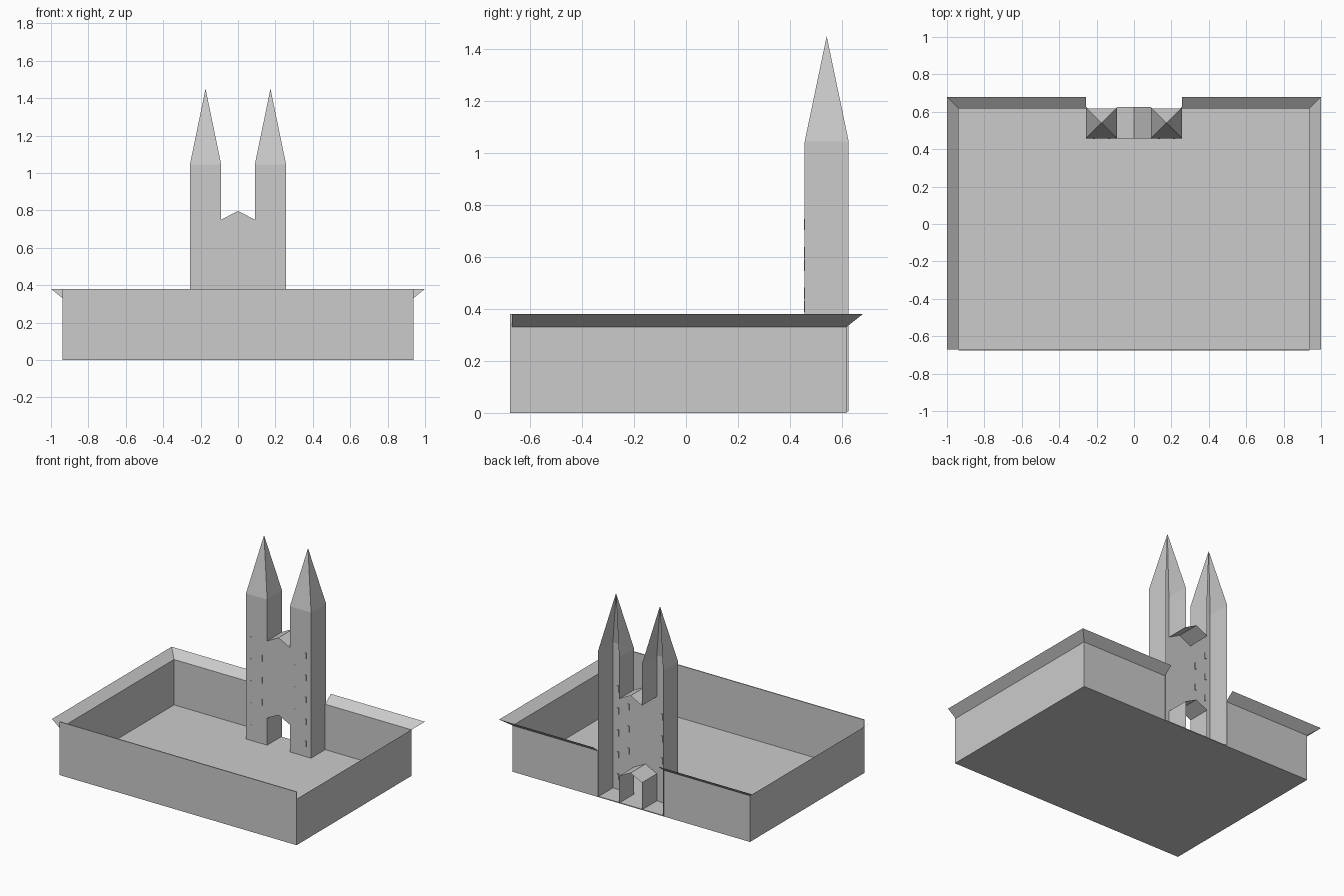
import bpy, bmesh

if "Cube" in bpy.data.objects:
    bpy.data.objects.remove(bpy.data.objects["Cube"])


def make_object(name, bm, mirror=False):
    bmesh.ops.recalc_face_normals(bm, faces=bm.faces)
    mesh = bpy.data.meshes.new(name)
    bm.to_mesh(mesh)
    bm.free()
    ob = bpy.data.objects.new(name, mesh)
    bpy.context.collection.objects.link(ob)
    if mirror:
        ob.modifiers.new("mirror", 'MIRROR')
    return ob


def add_box(bm, lo, hi):
    geo = bmesh.ops.create_cube(bm, size=1)
    for v in geo["verts"]:
        for i in range(3):
            v.co[i] = lo[i] if v.co[i] < 0 else hi[i]


# floor slab and plain front wall
bm = bmesh.new()
add_box(bm, (-0.937, -0.677, 0), (0.937, 0.617, 0.006))
make_object("floor", bm)
bm = bmesh.new()
add_box(bm, (-0.937, -0.677, 0), (0.937, -0.67, 0.38))
make_object("front_wall", bm)

# side and back walls with outward flared rim (right half, mirrored)
wall = [(0.257, 0.617), (0.937, 0.617), (0.937, -0.67)]
rim = [(0.257, 0.68), (1.0, 0.68), (1.0, -0.67)]
bm = bmesh.new()
rows = [[bm.verts.new((x, y, z)) for x, y in path]
        for path, z in ((wall, 0), (wall, 0.33), (rim, 0.38))]
for a, b in zip(rows, rows[1:]):
    for i in range(2):
        bm.faces.new((a[i], a[i + 1], b[i + 1], b[i]))
make_object("flared_walls", bm, True)

# gatehouse shell: front facade extruded backwards, open at the back
FRONT, BACK = 0.457, 0.626
IN, OUT = 0.09, 0.257
half = [(0, 0.245), (IN, 0.2), (IN, 0.006), (OUT, 0.006),
        (OUT, 1.045), (IN, 1.045), (IN, 0.75), (0, 0.797)]
outline = half + [(-x, z) for x, z in reversed(half[1:-1])]
# facade is split along x = 0 so each half is a simple polygon
bm = bmesh.new()
front = [bm.verts.new((x, FRONT, z)) for x, z in half]
back = [bm.verts.new((x, BACK, z)) for x, z in half]
bm.faces.new(front)
for i in range(len(half) - 1):
    if i in (2, 4):      # foot is open, tower top is covered by the spire
        continue
    bm.faces.new((front[i], front[i + 1], back[i + 1], back[i]))
make_object("gatehouse", bm, True)

# spires, open at the back like the towers
bm = bmesh.new()
base = [bm.verts.new((x, y, 1.045)) for x, y in
        ((IN, BACK), (IN, FRONT), (OUT, FRONT), (OUT, BACK))]
apex = bm.verts.new(((IN + OUT) / 2, (FRONT + BACK) / 2, 1.45))
for a, b in zip(base, base[1:]):
    bm.faces.new((a, b, apex))
make_object("spire", bm, True)

# narrow windows: five in the outer column, three in the inner
bm = bmesh.new()
for x, top, count in ((0.214, 0.725, 5), (0.133, 0.617, 3)):
    for i in range(count):
        z = top - 0.157 * i
        add_box(bm, (x - 0.006, FRONT - 0.003, z - 0.022),
                (x + 0.006, FRONT + 0.006, z + 0.022))
make_object("windows", bm, True)
